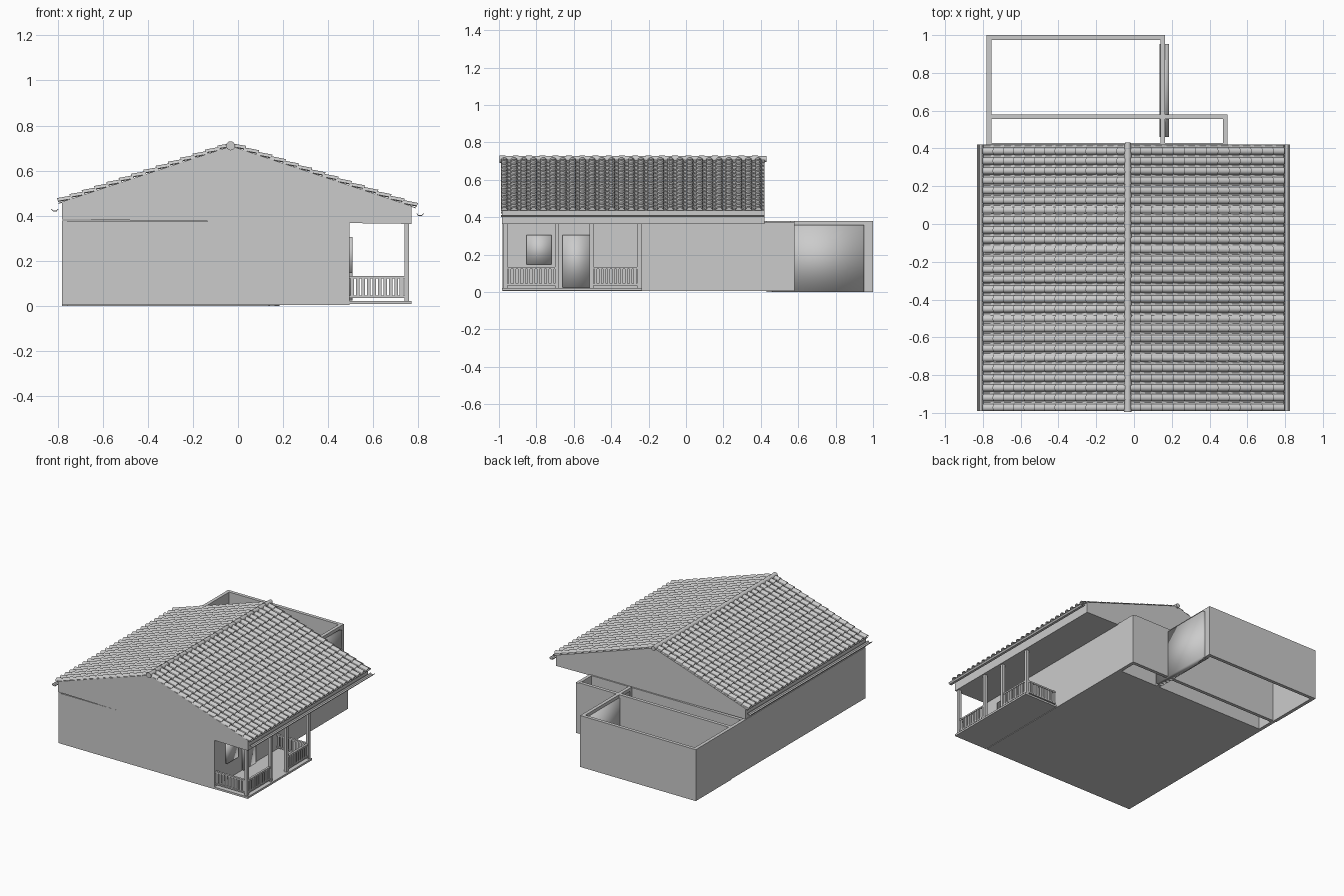
import bpy, bmesh, math
from mathutils import Vector

if "Cube" in bpy.data.objects:
    bpy.data.objects.remove(bpy.data.objects["Cube"])


def finish(name, bm, smooth=None):
    bmesh.ops.recalc_face_normals(bm, faces=bm.faces)
    me = bpy.data.meshes.new(name)
    bm.to_mesh(me)
    bm.free()
    ob = bpy.data.objects.new(name, me)
    bpy.context.collection.objects.link(ob)
    if smooth is not None:
        bpy.ops.object.select_all(action='DESELECT')
        ob.select_set(True)
        bpy.context.view_layer.objects.active = ob
        bpy.ops.object.shade_smooth_by_angle(angle=math.radians(smooth))
    return ob


def add_box(bm, x0, x1, y0, y1, z0, z1):
    vs = bmesh.ops.create_cube(bm, size=1)["verts"]
    for v in vs:
        v.co = Vector((x1 if v.co.x > 0 else x0,
                       y1 if v.co.y > 0 else y0,
                       z1 if v.co.z > 0 else z0))


def boxes(name, *dims, smooth=None):
    bm = bmesh.new()
    for d in dims:
        add_box(bm, *d)
    return finish(name, bm, smooth)


def extrude_y(name, pts, y0, y1):
    """Closed xz profile swept along y."""
    bm = bmesh.new()
    a = [bm.verts.new((x, y0, z)) for x, z in pts]
    b = [bm.verts.new((x, y1, z)) for x, z in pts]
    n = len(pts)
    for i in range(n):
        j = (i + 1) % n
        bm.faces.new((a[i], a[j], b[j], b[i]))
    bm.faces.new(a)
    bm.faces.new(b)
    return finish(name, bm)


T = 0.025            # wall thickness
L, R = -0.78, 0.495  # outer faces of the main walls
H = 0.38             # wall height

# House walls, floor and the service strip behind the roof
boxes("house_walls",
      (L, L + T, -0.98, 0.58, 0.004, H),
      (R - T, R, -0.98, 0.58, 0.004, H - 0.005),
      (L + T, R - T, -0.98, -0.98 + T, 0.004, H - 0.005),
      (L + T, R - T, 0.405, 0.43, 0.004, H - 0.005),
      (L + T, R - T, 0.58 - T, 0.58, 0.004, H))
boxes("house_floor", (L, R, -0.98, 0.43, 0.004, 0.014))

# Rear yard walls and the gate in the side wall
boxes("yard_walls",
      (L, L + T, 0.58, 1.0, 0, H),
      (L + T, 0.165, 1.0 - T, 1.0, 0, H),
      (0.165 - T, 0.165, 0.43, 1.0 - T, 0, H))
boxes("yard_gate", (0.135, 0.185, 0.46, 0.952, 0, 0.357), smooth=180)

# Gable block carrying the roof (its underside is the porch ceiling)
extrude_y("gable_block", [(-0.78, 0.384), (0.77, 0.364), (0.77, 0.44),
                          (-0.03, 0.706), (-0.78, 0.459)], -0.985, 0.42)

# Porch floor, posts, door and window
boxes("porch_floor", (R, 0.77, -0.985, -0.235, 0.008, 0.022))
POSTS = (-0.965, -0.69, -0.505, -0.25)
boxes("porch_posts", *[(0.737, 0.759, y - 0.011, y + 0.011, 0.022, 0.367) for y in POSTS])
boxes("front_door", (R, 0.508, -0.66, -0.515, 0.024, 0.306), smooth=180)
boxes("porch_window", (R, 0.508, -0.852, -0.718, 0.146, 0.306), smooth=180)


# Railings: two rails and evenly spaced balusters
def railing(name, p, q, count):
    p, q = Vector(p), Vector(q)
    along_x = abs(q.x - p.x) > abs(q.y - p.y)
    bm = bmesh.new()
    for z0, z1 in ((0.036, 0.046), (0.122, 0.133)):
        if along_x:
            add_box(bm, p.x, q.x, p.y - 0.008, p.y + 0.008, z0, z1)
        else:
            add_box(bm, p.x - 0.008, p.x + 0.008, p.y, q.y, z0, z1)
    for i in range(count):
        c = p.lerp(q, (i + 0.5) / count)
        w, d = (0.008, 0.004) if along_x else (0.004, 0.007)
        add_box(bm, c.x - w, c.x + w, c.y - d, c.y + d, 0.046, 0.122)
    finish(name, bm)


railing("rail_front", (R, -0.965), (0.737, -0.965), 10)
railing("rail_back", (R, -0.25), (0.737, -0.25), 10)
railing("rail_side_a", (0.748, -0.954), (0.748, -0.701), 10)
railing("rail_side_b", (0.748, -0.494), (0.748, -0.261), 10)


# Tiled slopes: overlapping courses of a repeated barrel profile
def tiled_slope(name, eave, ridge, courses=14, columns=27, y0=-0.99, y1=0.42):
    eave, ridge = Vector((eave[0], 0, eave[1])), Vector((ridge[0], 0, ridge[1]))
    step = (ridge - eave) / courses
    up = Vector((-step.z, 0, step.x)).normalized()
    up = up if up.z > 0 else -up
    pitch = (y1 - y0) / columns
    prof = []                                   # (y, height) across the slope
    for c in range(columns):
        for k in range(6):                      # round cover tile
            a = math.pi * k / 5
            prof.append((y0 + pitch * (c + 0.35 - 0.35 * math.cos(a)), 0.015 * math.sin(a)))
        prof.append((y0 + pitch * (c + 0.85), -0.003))
    prof.append((y1, 0))
    bm = bmesh.new()
    for n in range(courses):
        lo = eave + step * n
        hi = lo + step * (1.12 if n < courses - 1 else 1)
        rows = [[bm.verts.new(base + up * (h + off) + Vector((0, y, 0))) for y, h in prof]
                for base, off in ((lo, 0.002), (lo, 0.010), (hi, 0.001))]
        for i in range(len(prof) - 1):
            for r in (0, 1):
                bm.faces.new((rows[r][i], rows[r][i + 1], rows[r + 1][i + 1], rows[r + 1][i]))
    return finish(name, bm, 40)


tiled_slope("roof_tiles_left", (-0.795, 0.455), (-0.03, 0.706))
tiled_slope("roof_tiles_right", (0.79, 0.434), (-0.03, 0.706))
# Thin decks under the tile overhang
extrude_y("roof_deck_left", [(-0.795, 0.453), (-0.03, 0.705), (-0.03, 0.709), (-0.795, 0.457)], -0.988, 0.42)
extrude_y("roof_deck_right", [(0.79, 0.432), (-0.03, 0.705), (-0.03, 0.709), (0.79, 0.436)], -0.988, 0.42)

# Ridge caps: short tapered barrels lapping one another
bm = bmesh.new()
COUNT = 20
pitch = 1.42 / COUNT
for i in range(COUNT):
    ret = bmesh.ops.create_cone(bm, cap_ends=True, segments=14, radius1=0.020,
                                radius2=0.016, depth=pitch * 1.1)
    for v in ret["verts"]:
        x, y, z = v.co
        v.co = Vector((x - 0.033, z - 0.993 + pitch * (i + 0.5), y + 0.710))
finish("ridge_caps", bm, 40)

# Eave gutters: open channels
for name, x, z, s in (("gutter_left", -0.795, 0.431, -1), ("gutter_right", 0.79, 0.411, 1)):
    prof = [(0, 0), (0.008, -0.011), (0.026, -0.011), (0.035, 0),
            (0.031, 0), (0.024, -0.008), (0.010, -0.008), (0.004, 0)]
    extrude_y(name, [(x + s * a, z + b) for a, b in prof], -0.99, 0.42)
